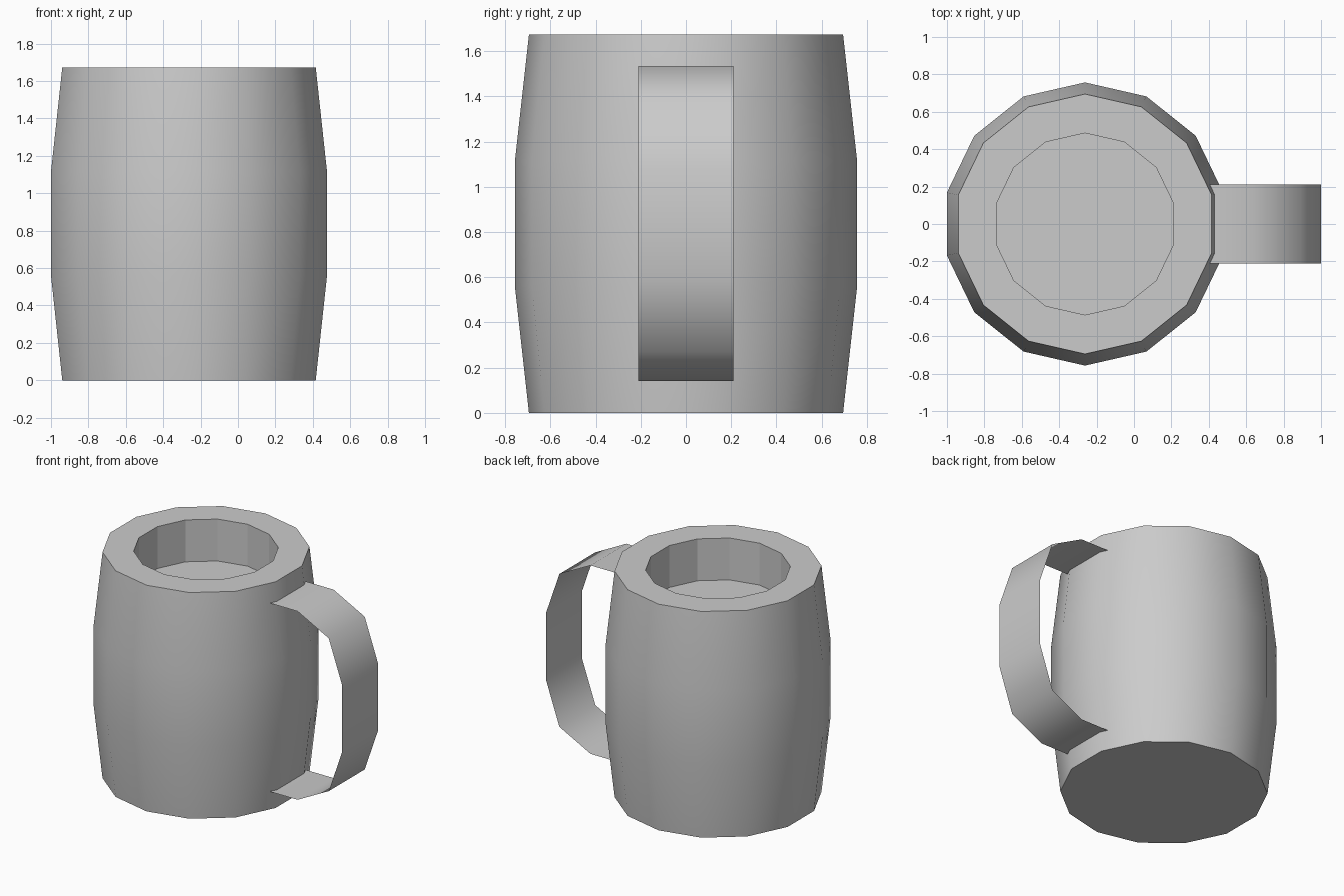
import bpy, math

if "Cube" in bpy.data.objects:
    bpy.data.objects.remove(bpy.data.objects["Cube"])

SIDES = 14
CX = -0.262  # centre of the mug body in x


def make_object(name, verts, faces, flat=()):
    mesh = bpy.data.meshes.new(name)
    mesh.from_pydata(verts, [], faces)
    for p in mesh.polygons:
        p.use_smooth = p.index not in flat
    obj = bpy.data.objects.new(name, mesh)
    bpy.context.collection.objects.link(obj)
    return obj


# Mug body: one lathed profile from the base, over the rim, down to the inner floor
profile = [(0.695, 0.0), (0.757, 0.56), (0.757, 1.115), (0.695, 1.673),
           (0.486, 1.673), (0.486, 1.363)]
verts = []
for r, z in profile:
    for i in range(SIDES):
        a = math.pi / 2 + 2 * math.pi * i / SIDES
        verts.append((CX + r * math.cos(a), r * math.sin(a), z))
faces, flat = [], set()
for k in range(len(profile) - 1):
    for i in range(SIDES):
        j = (i + 1) % SIDES
        if k >= 3:  # rim and inner wall stay faceted
            flat.add(len(faces))
        faces.append((k * SIDES + i, k * SIDES + j,
                      (k + 1) * SIDES + j, (k + 1) * SIDES + i))
flat |= {len(faces), len(faces) + 1}
last = (len(profile) - 1) * SIDES
faces.append(tuple(reversed(range(SIDES))))        # base
faces.append(tuple(range(last, last + SIDES)))     # inner floor
make_object("mug_body", verts, faces, flat)

# Handle: thin ribbon, upper half of the curve mirrored about mid height
MID, HALF_W = 0.8375, 0.21
upper = [(0.39, 0.697), (0.635, 0.697), (0.89, 0.565), (1.0, 0.245)]
path = [(x, MID + h) for x, h in upper] + [(x, MID - h) for x, h in reversed(upper)]
verts = [(x, y, z) for x, z in path for y in (-HALF_W, HALF_W)]
faces = [(2 * i, 2 * i + 2, 2 * i + 3, 2 * i + 1) for i in range(len(path) - 1)]
make_object("handle", verts, faces)
